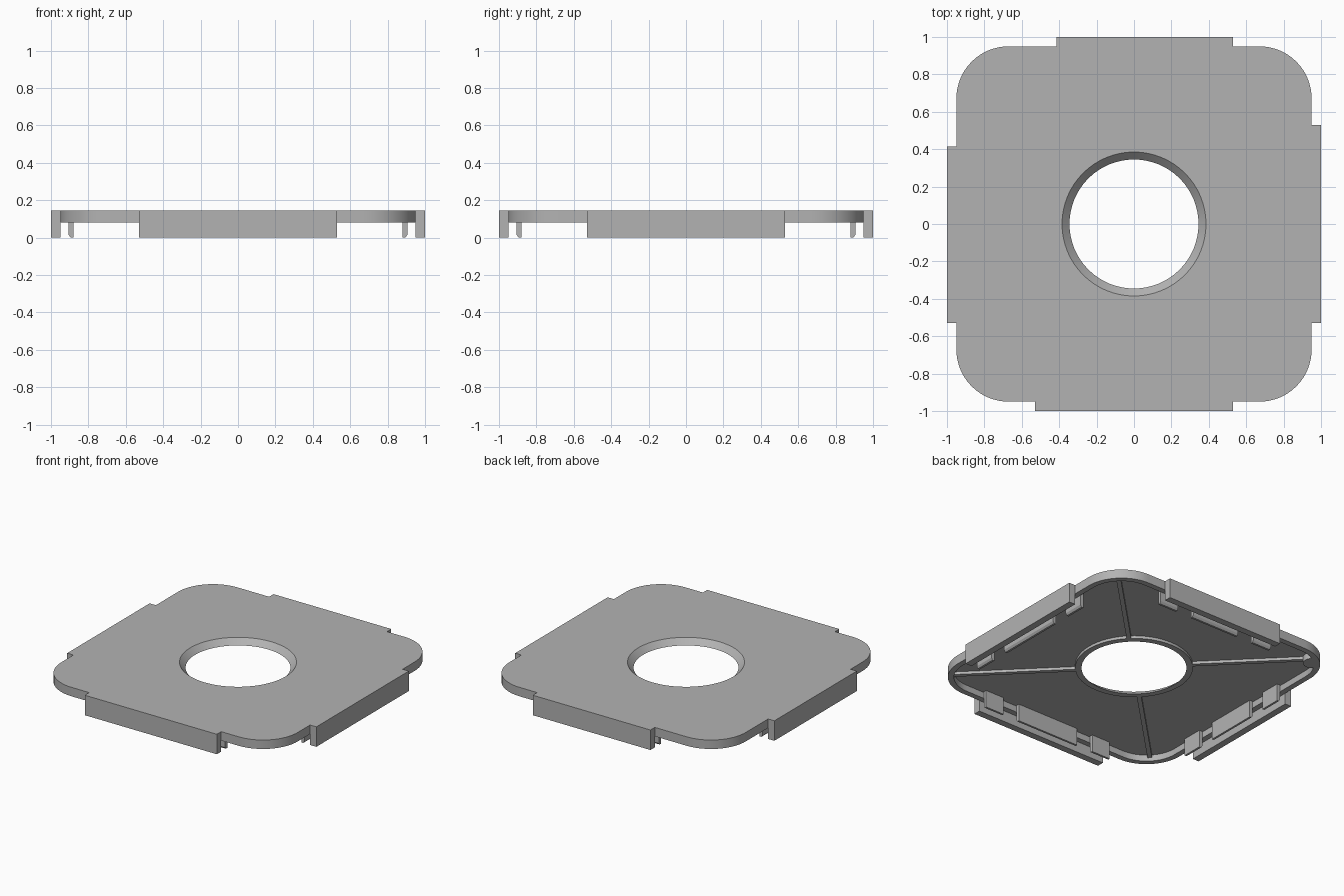
import bpy, bmesh
from math import pi, cos, sin, radians, sqrt
from mathutils import Matrix, Vector

if "Cube" in bpy.data.objects:
    bpy.data.objects.remove(bpy.data.objects["Cube"], do_unlink=True)

TOP, UNDER, LIP, RIM = 0.145, 0.125, 0.105, 0.08

grey = bpy.data.materials.new("plain_grey")
grey.use_nodes = True
grey.diffuse_color = (0.45, 0.45, 0.45, 1)
grey.node_tree.nodes["Principled BSDF"].inputs["Base Color"].default_value = (0.45, 0.45, 0.45, 1)


def make(name, bm, matrix=None):
    if matrix:
        bm.transform(matrix)
    bmesh.ops.recalc_face_normals(bm, faces=bm.faces[:])
    mesh = bpy.data.meshes.new(name)
    bm.to_mesh(mesh)
    bm.free()
    mesh.materials.append(grey)
    ob = bpy.data.objects.new(name, mesh)
    bpy.context.collection.objects.link(ob)
    return ob


def prism(name, outline, vec, matrix=None):
    """Extrude a closed 3D outline along a vector."""
    bm = bmesh.new()
    face = bm.faces.new([bm.verts.new(p) for p in outline])
    ext = bmesh.ops.extrude_face_region(bm, geom=[face])
    moved = [v for v in ext["geom"] if isinstance(v, bmesh.types.BMVert)]
    bmesh.ops.translate(bm, verts=moved, vec=vec)
    if not face.is_valid or len(bm.faces) < len(outline) + 2:
        bm.faces.new([v for v in bm.verts if v not in moved])
    return make(name, bm, matrix)


def slab(name, outline, z0, z1, matrix=None):
    return prism(name, [(x, y, z0) for x, y in outline], (0, 0, z1 - z0), matrix)


def box(name, x0, x1, y0, y1, z0, z1, matrix=None):
    return slab(name, [(x0, y0), (x1, y0), (x1, y1), (x0, y1)], z0, z1, matrix)


def rounded_square(half, r, steps=16):
    c, pts = half - r, []
    for q, (sx, sy) in enumerate([(1, 1), (-1, 1), (-1, -1), (1, -1)]):
        for i in range(steps + 1):
            a = (q + i / steps) * pi / 2
            pts.append((sx * c + r * cos(a), sy * c + r * sin(a)))
    return pts


def slot(centre, r, end, steps=14):
    """Slot along +x, round at the inner end and flat at the outer end."""
    arc = [pi / 2 + pi * i / steps for i in range(steps + 1)]
    return [(centre + r * cos(a), r * sin(a)) for a in arc] + [(end, -r), (end, r)]


def lathe(name, profile, steps=64):
    bm = bmesh.new()
    rings = [[bm.verts.new((r * cos(2 * pi * i / steps), r * sin(2 * pi * i / steps), z))
              for i in range(steps)] for r, z in profile]
    for a, b in zip(rings, rings[1:] + rings[:1]):
        for i in range(steps):
            j = (i + 1) % steps
            bm.faces.new((a[i], a[j], b[j], b[i]))
    return make(name, bm)


def cut(ob, cutter, keep=False):
    mod = ob.modifiers.new("cut", "BOOLEAN")
    mod.operation, mod.solver, mod.object = "DIFFERENCE", "EXACT", cutter
    bpy.context.view_layer.objects.active = ob
    bpy.ops.object.modifier_apply(modifier=mod.name)
    if not keep:
        bpy.data.objects.remove(cutter, do_unlink=True)


def smooth(ob):
    bpy.ops.object.select_all(action="DESELECT")
    ob.select_set(True)
    bpy.context.view_layer.objects.active = ob
    bpy.ops.object.shade_smooth_by_angle(angle=radians(30))


def turn(degrees):
    return Matrix.Rotation(radians(degrees), 4, "Z")


# Hollow lid plate with a downward rim
plate = slab("lid_plate", rounded_square(0.95, 0.28), RIM, TOP)
cut(plate, slab("pocket_cutter", rounded_square(0.91, 0.24), RIM - 0.05, UNDER))

# Tapered central hole
bm = bmesh.new()
bmesh.ops.create_cone(bm, cap_ends=True, segments=64, radius1=0.325, radius2=0.405,
                      depth=0.08, matrix=Matrix.Translation((0, 0, UNDER)))
cut(plate, make("hole_cutter", bm))

# Keyhole notch in the back right corner, with a wall around it
corner = turn(135)
boss = slab("notch_wall", slot(1.18, 0.065, 1.20), RIM, UNDER, corner)
notch = slab("notch_cutter", slot(1.18, 0.038, 1.4), 0, 0.3, corner)
cut(plate, notch, keep=True)
cut(boss, notch)

# Collar under the hole
collar = lathe("hole_collar", [(0.345, LIP), (0.387, LIP), (0.387, UNDER), (0.365, UNDER)])
for ob in (plate, boss, collar):
    smooth(ob)

# Diagonal ribs underneath
for i, name in enumerate(["back_left", "back_right", "front_right", "front_left"]):
    end = 1.12 if name == "back_right" else 1.20
    box(name + "_rib", 0.38, end, -0.015, 0.015, LIP, UNDER, turn(45 + 90 * i))

# Outer skirts and the rows of inner clips; the sides by the notch are shorter
clip = [(0.88, 0), (0.895, 0), (0.905, 0.015), (0.905, UNDER), (0.88, UNDER)]
sides = [("front", 0, -0.53, 0.53), ("left", 90, -0.53, 0.53),
         ("back", 180, -0.53, 0.415), ("right", 270, -0.415, 0.53)]
for name, angle, lo, hi in sides:
    m = turn(angle)
    box(name + "_skirt", lo, hi, -1, -0.95, 0, TOP, m)
    spans = [(lo, lo + 0.15), (lo + 0.28, hi - 0.28), (hi - 0.15, hi)]
    for part, (a, b) in zip(("first", "middle", "last"), spans):
        prism(f"{name}_{part}_clip", [(a, -d, z) for d, z in clip], (b - a, 0, 0), m)
